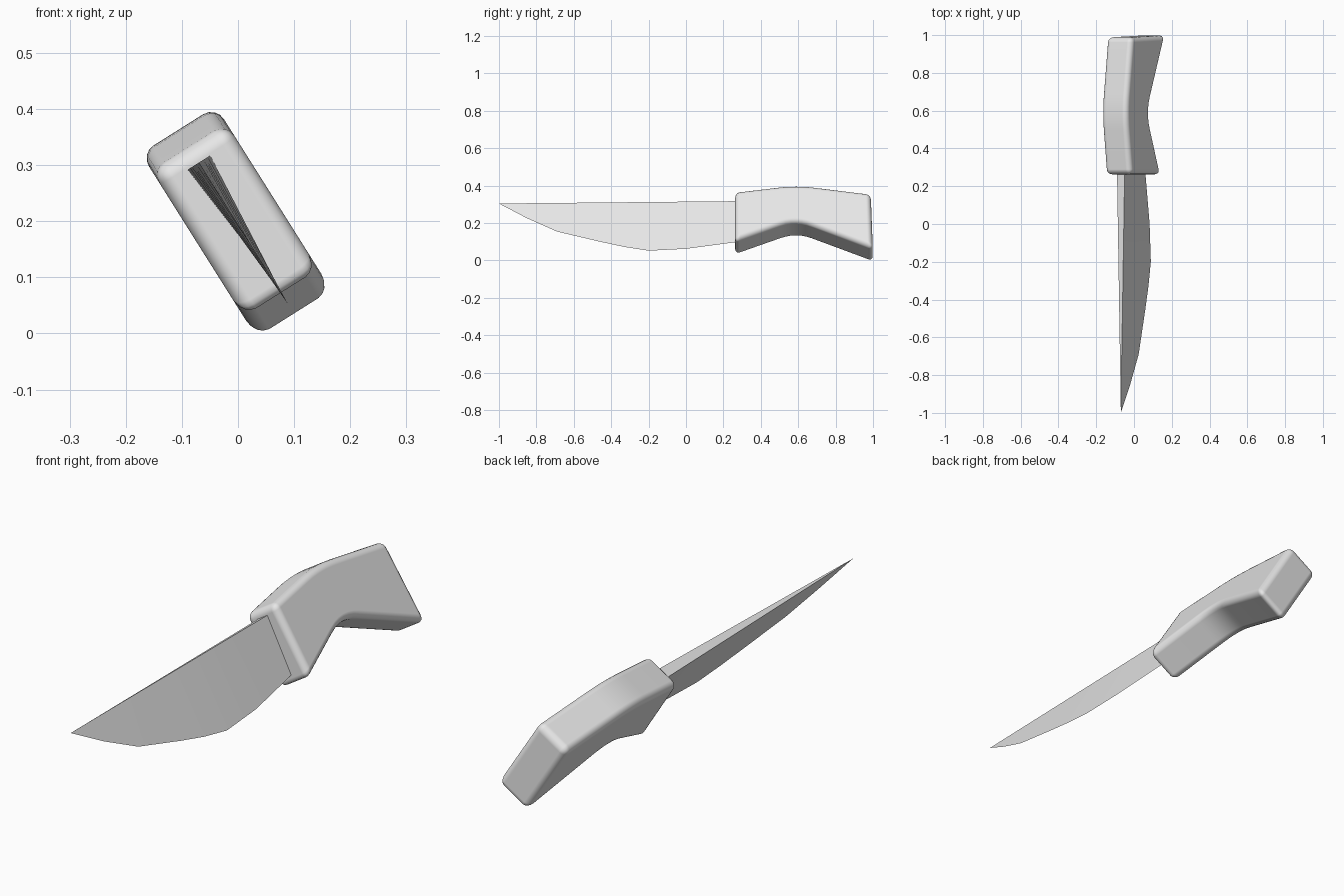
import bpy, bmesh, math
from mathutils import Matrix, Vector

cube = bpy.data.objects.get("Cube")
if cube:
    bpy.data.objects.remove(cube, do_unlink=True)

# The knife is modelled upright, then rolled onto its side
ROLL = Matrix.Translation((-0.002, 0, 0.197)) @ Matrix.Rotation(math.radians(-32.2), 4, 'Y')

grey = bpy.data.materials.new("plain grey")
grey.use_nodes = True
grey.diffuse_color = (0.8, 0.8, 0.8, 1)
grey.node_tree.nodes["Principled BSDF"].inputs["Base Color"].default_value = (0.8, 0.8, 0.8, 1)


def finish(name, bm):
    bmesh.ops.recalc_face_normals(bm, faces=bm.faces)
    bm.transform(ROLL)
    mesh = bpy.data.meshes.new(name)
    bm.to_mesh(mesh)
    bm.free()
    mesh.materials.append(grey)
    obj = bpy.data.objects.new(name, mesh)
    bpy.context.collection.objects.link(obj)
    return obj


def smooth(obj, angle):
    bpy.ops.object.select_all(action='DESELECT')
    obj.select_set(True)
    bpy.context.view_layer.objects.active = obj
    bpy.ops.object.shade_smooth_by_angle(angle=math.radians(angle))


def bend(before, corner, after, reach, steps=6):
    """Round a profile corner with a short curve."""
    c = Vector(corner)
    a = c + (Vector(before) - c).normalized() * reach
    b = c + (Vector(after) - c).normalized() * reach
    return [a * (1 - t) ** 2 + c * 2 * t * (1 - t) + b * t ** 2
            for t in (i / steps for i in range(steps + 1))]


# Handle: bent side profile, extruded and rounded
bottom_front, bottom_back = (0.263, -0.155), (0.999, -0.199)
top_front, top_back = (0.263, 0.157), (0.988, 0.145)
profile = [bottom_front, *bend(bottom_front, (0.59, -0.019), bottom_back, 0.09), bottom_back,
           top_back, *bend(top_back, (0.59, 0.203), top_front, 0.1), top_front]
bm = bmesh.new()
side = bm.faces.new([bm.verts.new((-0.079, y, v)) for y, v in profile])
extruded = bmesh.ops.extrude_face_region(bm, geom=[side])["geom"]
bmesh.ops.translate(bm, vec=(0.158, 0, 0),
                    verts=[g for g in extruded if isinstance(g, bmesh.types.BMVert)])
handle = finish("handle", bm)
bevel = handle.modifiers.new("rounded edges", 'BEVEL')
bevel.width = 0.027
bevel.segments = 4
bevel.limit_method = 'ANGLE'
bevel.angle_limit = math.radians(40)
smooth(handle, 40)
bevel.harden_normals = True

# Blade: wedge sections with a tapering spine and a curved cutting edge
edge = [(0.28, -0.115), (0, -0.159), (-0.2, -0.171), (-0.33, -0.147),
        (-0.46, -0.114), (-0.69, -0.05), (-0.85, 0.034)]
bm = bmesh.new()
sections = []
for y, v in edge:
    half = 0.0235 * (y + 1) / 1.26
    sections.append([bm.verts.new(p) for p in ((-half, y, 0.127), (half, y, 0.127), (0, y, v))])
tip = bm.verts.new((0, -1, 0.127))
bm.faces.new(sections[0])
for near, far in zip(sections, sections[1:]):
    for i in range(3):
        j = (i + 1) % 3
        bm.faces.new((near[i], near[j], far[j], far[i]))
for i in range(3):
    bm.faces.new((sections[-1][i], sections[-1][(i + 1) % 3], tip))
blade = finish("blade", bm)
smooth(blade, 20)
